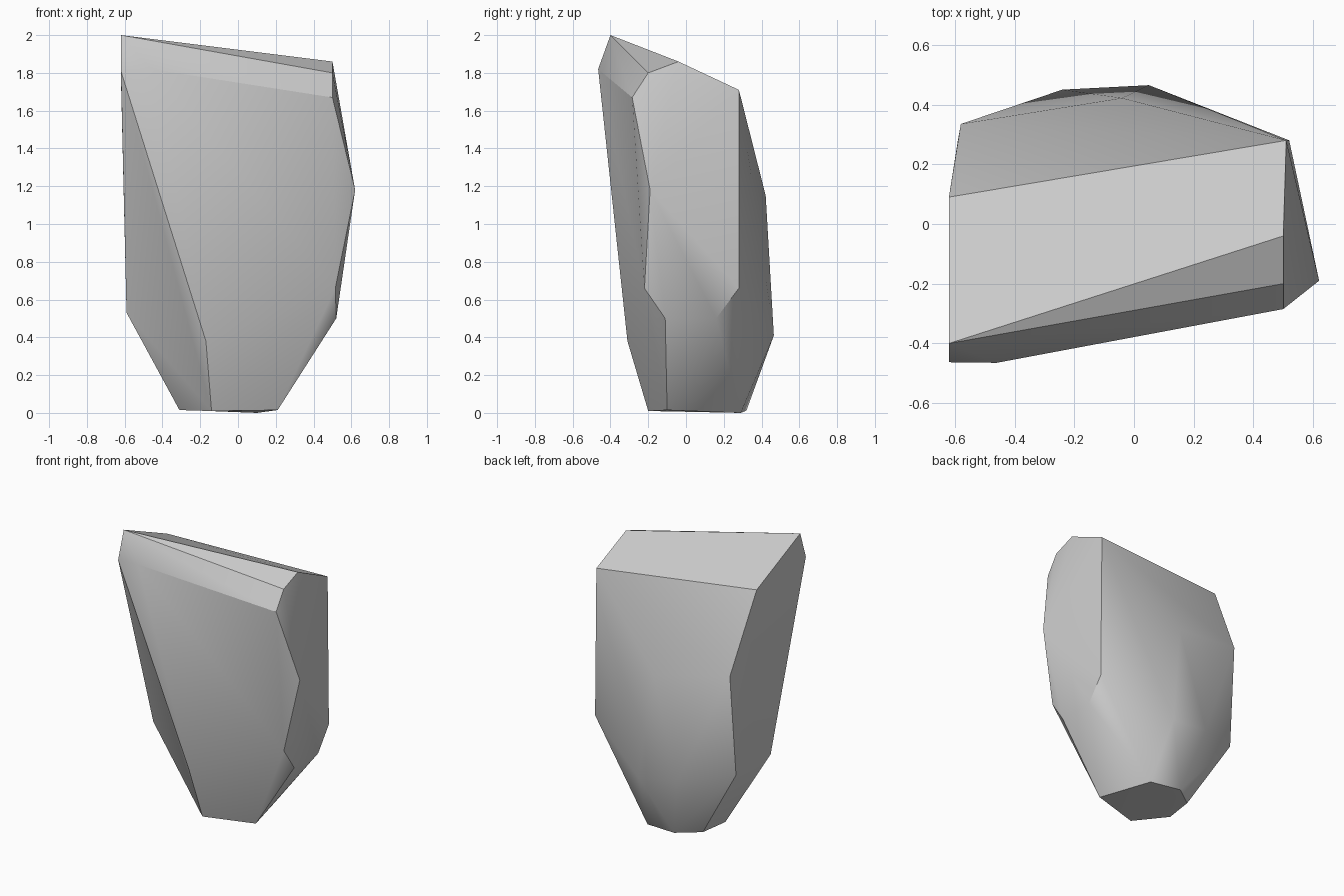
import bpy, bmesh, math

cube = bpy.data.objects.get("Cube")
if cube:
    bpy.data.objects.remove(cube, do_unlink=True)

# Plain grey stone
stone = bpy.data.materials.new("grey_stone")
stone.use_nodes = True
GREY = (0.6, 0.6, 0.6, 1)
stone.diffuse_color = GREY
stone.node_tree.nodes["Principled BSDF"].inputs["Base Color"].default_value = GREY

# Corners of the faceted boulder
slanted_top = [(-.62, -.40, 2.0), (.50, -.04, 1.86), (.51, .28, 1.71), (-.62, .09, 1.785)]
top_bevel = [(.50, -.20, 1.80), (.50, -.285, 1.67), (-.46, -.465, 1.82), (-.62, -.463, 1.81)]
right_side = [(.62, -.19, 1.18), (.515, -.22, .66), (.52, .28, .66), (.52, -.11, .50), (.52, .16, .50)]
back = [(-.04, .422, 1.15), (-.58, .335, 1.25), (.05, .465, .41), (-.24, .45, .45)]
left_and_front = [(-.59, .28, .53), (-.59, -.11, .53), (-.17, -.31, .38)]
foot = [(-.14, -.20, .01), (.21, -.10, .015), (.10, .29, 0), (-.13, .32, .012),
        (-.28, .21, .015), (-.31, 0, .015)]

# Wrap the corners in a convex skin
bm = bmesh.new()
for p in slanted_top + top_bevel + right_side + back + left_and_front + foot:
    bm.verts.new(p)
hull = bmesh.ops.convex_hull(bm, input=bm.verts)
loose = [v for v in bm.verts if not v.link_faces]
bmesh.ops.delete(bm, geom=loose, context='VERTS')
bmesh.ops.dissolve_limit(bm, angle_limit=math.radians(3), verts=bm.verts, edges=bm.edges)
bmesh.ops.recalc_face_normals(bm, faces=bm.faces)
mesh = bpy.data.meshes.new("boulder")
bm.to_mesh(mesh)
bm.free()
mesh.materials.append(stone)

# Soft facets with crisp main ridges
boulder = bpy.data.objects.new("boulder", mesh)
bpy.context.collection.objects.link(boulder)
bpy.ops.object.select_all(action='DESELECT')
boulder.select_set(True)
bpy.context.view_layer.objects.active = boulder
bpy.ops.object.shade_smooth_by_angle(angle=math.radians(30))
